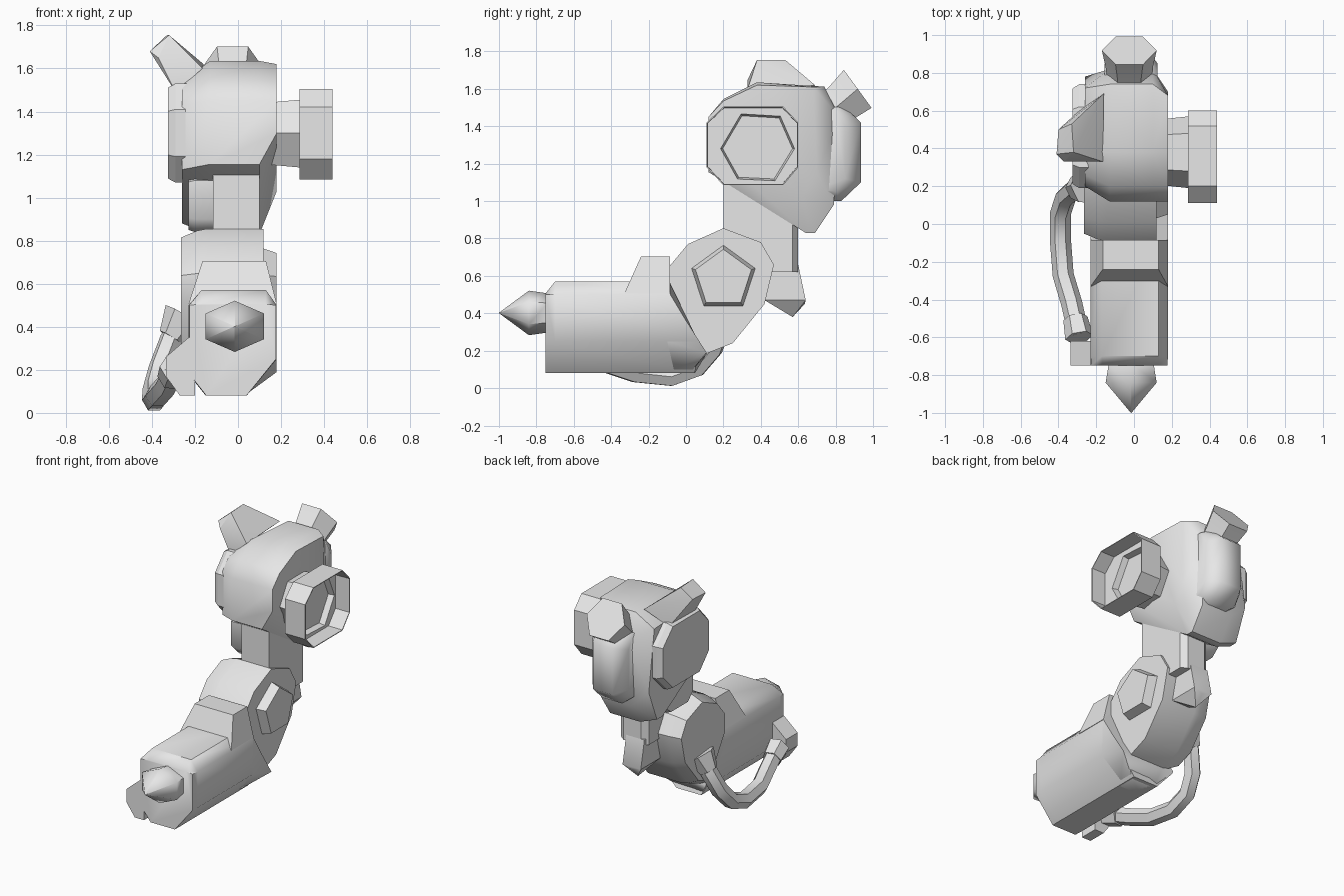
import bpy, bmesh, math
from mathutils import Vector

old = bpy.data.objects.get("Cube")
if old:
    bpy.data.objects.remove(old, do_unlink=True)

grey = bpy.data.materials.new("plain_grey")
grey.use_nodes = True
grey.diffuse_color = (0.8, 0.8, 0.8, 1)
grey.node_tree.nodes["Principled BSDF"].inputs["Base Color"].default_value = (0.8, 0.8, 0.8, 1)


def finish(name, bm, angle=50):
    bmesh.ops.recalc_face_normals(bm, faces=bm.faces)
    mesh = bpy.data.meshes.new(name)
    bm.to_mesh(mesh)
    bm.free()
    mesh.materials.append(grey)
    obj = bpy.data.objects.new(name, mesh)
    bpy.context.scene.collection.objects.link(obj)
    smooth(obj, angle)
    return obj


def smooth(obj, angle):
    bpy.ops.object.select_all(action='DESELECT')
    obj.select_set(True)
    bpy.context.view_layer.objects.active = obj
    bpy.ops.object.shade_smooth_by_angle(angle=math.radians(angle))


def hull(name, points, angle=50):
    """Convex solid around a few points."""
    bm = bmesh.new()
    for p in points:
        bm.verts.new(p)
    res = bmesh.ops.convex_hull(bm, input=bm.verts)
    loose = [v for v in bm.verts if not v.link_faces]
    bmesh.ops.delete(bm, geom=loose, context='VERTS')
    bmesh.ops.dissolve_limit(bm, angle_limit=math.radians(3), verts=bm.verts, edges=bm.edges)
    return finish(name, bm, angle)


def loft(name, rings, angle=50):
    """Skin a closed solid over rings with equal point counts."""
    bm = bmesh.new()
    loops = [[bm.verts.new(p) for p in ring] for ring in rings]
    n = len(loops[0])
    for a, b in zip(loops, loops[1:]):
        for i in range(n):
            j = (i + 1) % n
            bm.faces.new((a[i], a[j], b[j], b[i]))
    bm.faces.new(loops[0])
    bm.faces.new(loops[-1])
    return finish(name, bm, angle)


def side(profile, x, s=1.0):
    """Place a (y, z) profile at x, scaled about its centre."""
    cy = sum(p[0] for p in profile) / len(profile)
    cz = sum(p[1] for p in profile) / len(profile)
    return [(x, cy + (y - cy) * s, cz + (z - cz) * s) for y, z in profile]


def front(profile, y):
    return [(x, y, z) for x, z in profile]


def ring(center, axis, r, n=6, turn=0.0):
    """Regular polygon around an axis, flat side facing sideways-up."""
    axis = Vector(axis).normalized()
    u = Vector((1, 0, 0)) - axis * axis.x
    u.normalize()
    v = axis.cross(u)
    return [Vector(center) + r * (u * math.cos(t) + v * math.sin(t))
            for t in (turn + 2 * math.pi * i / n for i in range(n))]


def cut(target, cutter):
    mod = target.modifiers.new("cut", 'BOOLEAN')
    mod.operation, mod.object, mod.solver = 'DIFFERENCE', cutter, 'EXACT'
    bpy.context.view_layer.objects.active = target
    bpy.ops.object.modifier_apply(modifier=mod.name)
    bpy.data.objects.remove(cutter, do_unlink=True)


# Forearm with bevelled front end and sloping rear
sec = [(-.17, .57), (.13, .57), (.18, .5), (.18, .25), (.04, .08), (-.15, .08), (-.23, .18), (-.23, .5)]
nose = [(x * .98, min(z, .5 + (z - .5) * .1)) for x, z in sec]
rear = [(x, -.09 + max(0, (.51 - z)) * .6 - max(0, .18 - z) * 1.2, z) for x, z in sec]
loft("forearm", [front(nose, -.75), front(sec, -.70), rear], 50)
hull("forearm_underside", [(x, y, z) for x in (-.14, .03) for y, z in ((-.1, .08), (.02, .08), (.11, .18), (-.09, .4))]
     + [(x, y, z) for x in (-.23, .18) for y, z in ((-.1, .25), (.11, .19), (-.09, .5))])
# Side lug where the hose leaves the forearm
lug = [(-.2, .08), (-.27, .08), (-.335, .17), (-.335, .26), (-.23, .35), (-.2, .35)]
loft("hose_lug", [front(lug, -.748), front(lug, -.62)], 30)
# Raised block on top of the forearm
hull("forearm_block", [(x, y, .705) for x in (-.165, .13) for y in (-.24, -.085)]
     + [(x, y, .505) for x in (-.23, .18) for y in (-.33, -.085)], 30)

# Pointed hexagonal tip
hexa = [(0, .119), (.135, .06), (.135, -.06), (0, -.119), (-.135, -.06), (-.135, .06)]
tip = lambda y, s: [(-.015 + x * s, y, .402 + z * s) for x, z in hexa]
loft("tip", [tip(-.74, .88), tip(-.84, 1), tip(-1.0, .01)], 65)

# Elbow joint
elbow = [(-.09, .51), (-.09, .65), (.01, .77), (.2, .855), (.4, .78), (.47, .66), (.42, .45), (.25, .24), (.11, .185)]
loft("elbow", [side(elbow, -.265, .86), side(elbow, -.19, .97), side(elbow, -.145), side(elbow, .118)], 35)
pent = [(.2 + .185 * math.sin(a), .585 + .185 * math.cos(a)) for a in (2 * math.pi * i / 5 for i in range(5))]
loft("elbow_cap", [side(pent, .10), side(pent, .18, .85)], 30)

# Upper arm column with chamfered back edges
col = [(-.115, .2), (.1, .2), (.1, .57), (.06, .6), (-.075, .6), (-.115, .57)]
loft("upper_arm", [[(x, y, z) for x, y in col] for z in (.62, 1.2)], 30)
side_tube = [(.24, .9), (.24, 1.08), (.3, 1.11), (.5, 1.11), (.57, 1.04), (.57, .9), (.5, .84), (.3, .84)]
loft("upper_arm_side_block", [side(side_tube, -.1), side(side_tube, -.2), side(side_tube, -.23, .93)], 50)
# Spur behind the elbow
hull("elbow_spur", [(x, y, z) for x in (-.10, .04) for y, z in ((.42, .47), (.6, .66), (.46, .66), (.64, .47))]
     + [(-.03, .57, .38), (-.03, .635, .45)], 30)

# Upper body
body = [(.12, 1.155), (.12, 1.45), (.2, 1.545), (.38, 1.635), (.74, 1.612), (.82, 1.45), (.79, .98), (.69, .83), (.64, .83)]
right_end = [(.12, 1.3), (.12, 1.45), (.2, 1.535), (.38, 1.62), (.68, 1.61), (.7, 1.15), (.62, 1.03)]
left_end = [(.2, 1.13), (.2, 1.43), (.26, 1.5), (.38, 1.54), (.72, 1.52), (.78, 1.1), (.69, .88), (.63, .88)]
hull("upper_body", side(body, -.13) + side(body, .1) + side(right_end, .18) + side(left_end, -.26), 42)

# Left side plate
plate = [(.19, 1.19), (.19, 1.41), (.3, 1.53), (.62, 1.53), (.74, 1.41), (.74, 1.19), (.62, 1.07), (.3, 1.07)]
loft("side_plate", [side(plate, -.24), side(plate, -.29), side(plate, -.325, .92)], 30)

# Fin at the upper left
hull("fin", [(-.41, .37, 1.68), (-.40, .50, 1.68), (-.32, .38, 1.755), (-.33, .53, 1.755), (-.37, .33, 1.65),
             (-.29, .33, 1.49), (-.165, .33, 1.6), (-.29, .6, 1.5), (-.16, .69, 1.62)], 25)

# Open octagonal cup on a flared hexagonal neck
hexn = [(.19, 1.3), (.28, 1.455), (.48, 1.455), (.57, 1.3), (.48, 1.14), (.28, 1.14)]
loft("cup_neck", [side(hexn, .15, .92), side(hexn, .29)], 30)
octa = [(.11, 1.18), (.11, 1.42), (.2, 1.505), (.52, 1.505), (.6, 1.42), (.6, 1.18), (.52, 1.085), (.2, 1.085)]
cup = loft("cup", [side(octa, .285), side(octa, .44)])
cut(cup, loft("cup_cutter", [side(octa, .335, .97), side(octa, .5, .98)]))
hole = [(.175, 1.28), (.29, 1.475), (.51, 1.462), (.59, 1.28), (.48, 1.1), (.27, 1.11)]
cut(cup, loft("hole_cutter", [side(hole, .295, .9), side(hole, .34, .96)]))
smooth(cup, 30)

# Canister on the back, with chamfered corners
can = [(.66, 1.0), (.66, 1.52), (.83, 1.52), (.935, 1.42), (.935, 1.1), (.83, 1.0)]
can_end = [(.66, 1.05), (.66, 1.49), (.8, 1.49), (.85, 1.4), (.85, 1.12), (.8, 1.05)]
hull("canister", side(can, -.09) + side(can, .06) + side(can_end, -.155) + side(can_end, .125), 50)
# Hexagonal nozzle pointing up and back
axis = (0, .81, .59)
loft("nozzle", [ring((-.025, .74, 1.45), axis, .115), ring((-.025, .83, 1.525), axis, .125),
                ring((-.025, .918, 1.6), axis, .145)], 30)

# Hanging hose with collars
curve = bpy.data.curves.new("hose", 'CURVE')
curve.dimensions = '3D'
curve.bevel_depth, curve.bevel_resolution, curve.use_fill_caps = .056, 1, True
path = [(-.29, -.6, .21), (-.33, -.42, .13), (-.375, -.27, .08), (-.39, -.08, .06),
        (-.388, .06, .11), (-.36, .145, .21), (-.31, .19, .34), (-.25, .2, .45)]
spline = curve.splines.new('POLY')
spline.points.add(len(path) - 1)
for pt, co in zip(spline.points, path):
    pt.co = (*co, 1)
temp = bpy.data.objects.new("hose_path", curve)
bpy.context.scene.collection.objects.link(temp)
bpy.context.view_layer.update()
bm = bmesh.new()
bm.from_mesh(temp.evaluated_get(bpy.context.evaluated_depsgraph_get()).to_mesh())
bpy.data.objects.remove(temp, do_unlink=True)
finish("hose", bm, 50)
for name, a, b, r0, r1 in (("front_hose_collar", path[0], (-.31, -.5, .165), .075, .065),
                           ("rear_hose_collar", path[-1], (-.31, .19, .35), .1, .062)):
    d = Vector(b) - Vector(a)
    loft(name, [ring(a, d, r0), ring(b, d, r1)], 30)
